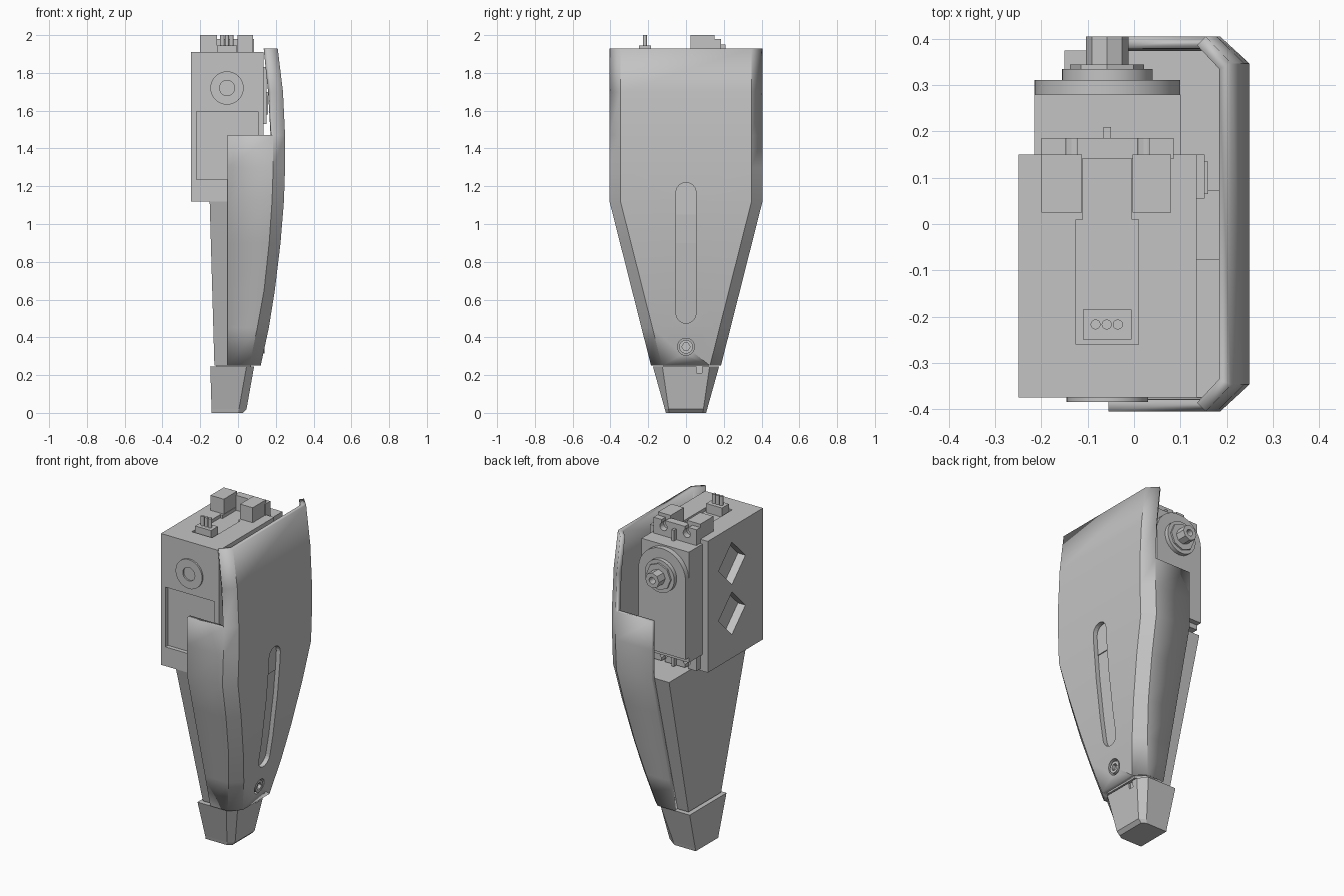
import bpy, bmesh, math
from mathutils import Matrix

if "Cube" in bpy.data.objects:
    bpy.data.objects.remove(bpy.data.objects["Cube"])

grey = bpy.data.materials.new("plain grey")
grey.use_nodes = True
colour = (0.55, 0.55, 0.55, 1)
grey.diffuse_color = colour
grey.node_tree.nodes["Principled BSDF"].inputs["Base Color"].default_value = colour


def finish(name, bm, recalc=True):
    if recalc:
        bmesh.ops.recalc_face_normals(bm, faces=bm.faces)
    mesh = bpy.data.meshes.new(name)
    bm.to_mesh(mesh)
    bm.free()
    ob = bpy.data.objects.new(name, mesh)
    bpy.context.collection.objects.link(ob)
    mesh.materials.append(grey)
    return ob


def box(name, x, y, z):
    bm = bmesh.new()
    bmesh.ops.create_cube(bm, size=1)
    for v in bm.verts:
        for i, (lo, hi) in enumerate((x, y, z)):
            v.co[i] = lo if v.co[i] < 0 else hi
    return finish(name, bm)


def rod(name, axis, centre, radius, length, sides=32):
    """Cylinder along x, y or z."""
    bm = bmesh.new()
    turn = {"x": Matrix.Rotation(math.pi / 2, 4, "Y"),
            "y": Matrix.Rotation(math.pi / 2, 4, "X"), "z": Matrix()}[axis]
    bmesh.ops.create_cone(bm, cap_ends=True, segments=sides, radius1=radius, radius2=radius,
                          depth=length, matrix=Matrix.Translation(centre) @ turn)
    return finish(name, bm)


def prism(name, outline, axis, lo, hi):
    """Extrude a flat outline along x or y."""
    bm = bmesh.new()
    put = (lambda p, d: (d, p[0], p[1])) if axis == "x" else (lambda p, d: (p[0], d, p[1]))
    a = [bm.verts.new(put(p, lo)) for p in outline]
    face = bm.faces.new(a)
    new = bmesh.ops.extrude_face_region(bm, geom=[face])["geom"]
    for v in new:
        if isinstance(v, bmesh.types.BMVert):
            v.co["xy".index(axis)] = hi
    return finish(name, bm)


def loft(name, rings):
    bm = bmesh.new()
    loops = [[bm.verts.new(p) for p in r] for r in rings]
    n = len(loops[0])
    for a, b in zip(loops, loops[1:]):
        for i in range(n):
            j = (i + 1) % n
            bm.faces.new((a[i], a[j], b[j], b[i]))
    bm.faces.new(loops[0])
    bm.faces.new(loops[-1])
    return finish(name, bm)


def cut(ob, *cutters):
    for c in cutters:
        m = ob.modifiers.new("cut", "BOOLEAN")
        m.operation, m.object, m.solver = "DIFFERENCE", c, "EXACT"
        c.hide_render = True
        c.hide_set(True)


def smooth(*obs):
    bpy.ops.object.select_all(action="DESELECT")
    for ob in obs:
        ob.select_set(True)
        bpy.context.view_layer.objects.active = ob
    bpy.ops.object.shade_smooth_by_angle(angle=math.radians(25))


def capsule(width, low, high, steps=12):
    pts = []
    for mid, start in ((high - width, 0), (low + width, math.pi)):
        for i in range(steps + 1):
            a = start + math.pi * i / steps
            pts.append((width * math.cos(a), mid + width * math.sin(a)))
    return pts


# Outer cover: height, face x, chamfer x
PROFILE = [(.25, .12, .06), (.45, .163, .102), (.65, .195, .138), (.9, .225, .165),
           (1.12, .243, .18), (1.3, .249, .186), (1.47, .249, .186), (1.7, .238, .178),
           (1.93, .21, .155)]


def half_width(z):
    return .185 + .22 * min(1, (z - .25) / .87)


def section(z, xo, xc, back, inset=0):
    h = half_width(z) - inset
    f = half_width(z) - .058 - inset * .5
    return [(back, -h, z), (xc - inset, -h, z), (xo - inset, -f, z),
            (xo - inset, f, z), (xc - inset, h, z), (back, h, z)]


bm = bmesh.new()
rows = [[bm.verts.new(p) for p in section(z, xo, xc, -.055)] for z, xo, xc in PROFILE]
for r, (a, b) in enumerate(zip(rows, rows[1:])):
    cols = range(5) if PROFILE[r][0] < 1.47 else range(1, 4)
    for i in cols:
        bm.faces.new((a[i], a[i + 1], b[i + 1], b[i]))
bmesh.ops.delete(bm, geom=[v for v in bm.verts if not v.link_faces], context="VERTS")
cover = finish("outer_cover", bm, recalc=False)
smooth(cover)
wall = cover.modifiers.new("wall", "SOLIDIFY")
wall.thickness, wall.offset, wall.use_even_offset = .027, -1, True
slot = prism("slot_cutter", capsule(.053, .475, 1.22), "x", .05, .4)
screw_hole = rod("screw_hole_cutter", "x", (.16, 0, .35), .045, .2)
cut(cover, slot, screw_hole)

# Screw with a hexagonal socket
screw = rod("cover_screw", "x", (.11, 0, .35), .036, .06, 24)
cut(screw, rod("socket_cutter", "x", (.14, 0, .35), .022, .04, 6))

# Tapered leg inside the cover, and the pad behind the slot
leg = loft("tapered_leg", [section(z, xo, xc, -.125 - .025 * (z - .25) / .87, .03)
                           for z, xo, xc in PROFILE[:5]])
leg_neck = box("leg_neck", (-.115, .07), (-.12, .12), (.2, .3))
slot_pad = box("slot_pad", (.12, .213), (-.078, .052 + .02), (1.05, 1.25))


# Foot
def foot_ring(z, back, xc, xo, h, f):
    return [(back, -h, z), (xc, -h, z), (xo, -f, z), (xo, f, z), (xc, h, z), (back, h, z)]


foot = loft("foot", [foot_ring(0, -.14, .0, .025, .107, .09),
                     foot_ring(.02, -.14, .005, .045, .112, .092),
                     foot_ring(.245, -.147, .045, .085, .175, .125)])
cut(foot, box("foot_notch_cutter", (.06, .12), (.055, .085), (.21, .3)))

# Square housing with a front pocket, diamond windows and a top channel
housing = box("servo_housing", (-.25, .135), (-.375, .15), (1.12, 1.91))
cutters = [box("pocket_cutter", (-.22, .105), (-.5, -.35), (1.235, 1.595)),
           box("channel_cutter", (-.125, .01), (-.26, .01), (1.89, 2.1)),
           box("channel_end_cutter", (-.11, -.005), (0, .2), (1.89, 2.1))]
for z in (1.69, 1.39):
    d = .128
    cutters.append(prism("window_cutter", [(-.08 - d, z), (-.08, z - d), (-.08 + d, z), (-.08, z + d)],
                         "x", -.4, -.2))
cut(housing, *cutters)

# Round pivot on the front of the housing
pivot = rod("front_pivot", "y", (-.058, -.37, 1.72), .088, .03)
cut(pivot, rod("pivot_hole_cutter", "y", (-.058, -.38, 1.72), .04, .05))

# Servo: case, rounded lid, output boss and shaft
SX, SZ = -.058, 1.72
case = box("servo_case", (-.215, .1), (.1, .28), (1.22, 1.885))
arch = [(SX + .157 * math.cos(math.pi * i / 24), SZ + .157 * math.sin(math.pi * i / 24))
        for i in range(25)]
lid = prism("servo_lid", arch + [(SX - .157, 1.25), (SX + .157, 1.25)], "y", .275, .311)
boss = rod("output_boss", "y", (SX, .32, SZ), .098, .03)
collar = rod("output_collar", "y", (SX, .33, SZ), .08, .03, 8)
shaft = rod("output_shaft", "y", (SX, .36, SZ), .046, .09, 8)
cut(shaft, rod("shaft_hole_cutter", "y", (SX, .4, SZ), .02, .08, 16))

# Mounting tabs, blocks and ribs at both ends of the servo
for end, lo, hi in (("top", 1.87, 1.98), ("bottom", 1.13, 1.24)):
    tab = box(end + "_mounting_tab", (-.2, .085), (.14, .186), (lo, hi))
    edge = hi if end == "top" else lo
    mid = edge - .04 if end == "top" else edge + .04
    for x in (-.135, .02):
        cut(tab, rod("tab_hole_cutter", "y", (x, .16, mid), .024, .1, 16),
            box("tab_slit_cutter", (x - .012, x + .012), (.1, .22), sorted((mid, edge + (edge - mid)))))
    box(end + "_tab_rib", (-.066, -.05), (.15, .21), (lo, hi - .03))
for name, x in (("right", (-.2, -.112)), ("left", (-.003, .08))):
    box(name + "_top_block", x, (.025, .15), (1.88, 2.0))

# Three-pin connector
box("connector_base", (-.11, -.005), (-.25, -.185), (1.87, 1.945))
for i in range(3):
    rod("connector_pin", "z", (-.083 + .024 * i, -.217, 1.95), .011, .1, 12)

# Side clip on the housing
box("side_clip", (.12, .152), (.055, .15), (1.53, 1.83))
clip_bar = box("clip_bar", (.125, .16), (.065, .135), (1.58, 1.7))

smooth(screw, pivot, lid, boss)
